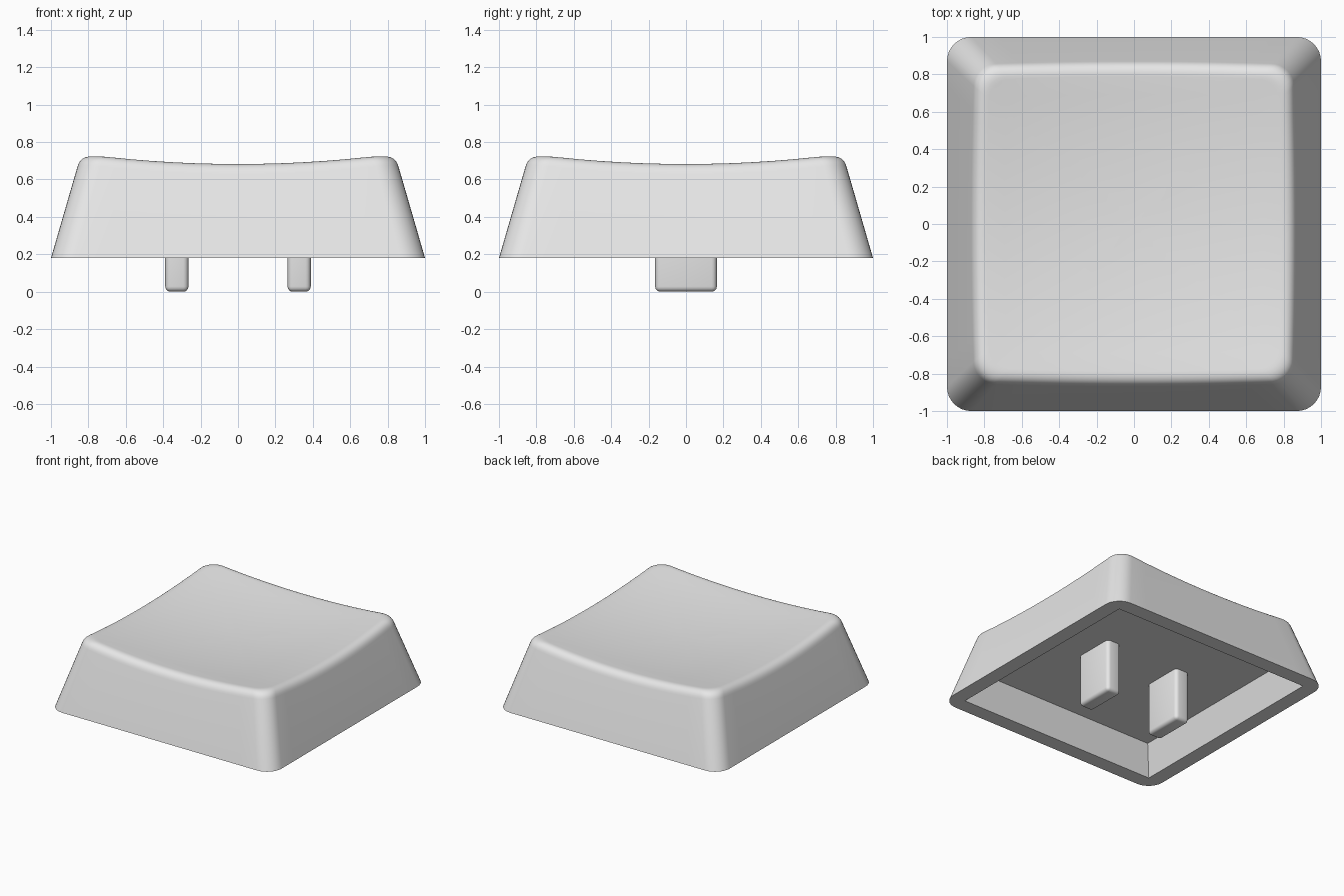
import bpy, bmesh, math
from mathutils import Vector

if "Cube" in bpy.data.objects:
    bpy.data.objects.remove(bpy.data.objects["Cube"])

BASE_Z, CEIL_Z = 0.18, 0.42
SLOPE = 0.29            # inward lean of the walls
EDGE = 0.85             # nominal half width at the top edge

grey = bpy.data.materials.new("light_grey")
grey.diffuse_color = (0.8, 0.8, 0.8, 1)
grey.use_nodes = True
grey.node_tree.nodes["Principled BSDF"].inputs["Base Color"].default_value = grey.diffuse_color


def bowl(x, y):
    return 0.632 + 0.08 * (x * x + y * y)


def plan(half, r, arc=8, straight=12):
    """Rounded square outline as 2D points, counter-clockwise."""
    pts = []
    for q in range(4):
        a0 = q * math.pi / 2
        sx, sy = [(1, 1), (-1, 1), (-1, -1), (1, -1)][q]
        c = Vector((sx, sy)) * (half - r)
        side = [c + r * Vector((math.cos(a0 + math.pi / 2 * i / arc),
                                math.sin(a0 + math.pi / 2 * i / arc)))
                for i in range(arc + 1)]
        along = Vector((-math.sin(a0 + math.pi / 2 - math.pi / 2),
                        math.cos(a0))) * 2 * (half - r)
        pts += side
        # points along the straight side after this corner
        step = Vector((-math.cos(a0), -math.sin(a0))) * 2 * (half - r)
        pts += [side[-1] + step * i / straight for i in range(1, straight)]
    return pts


def finish(bm, name):
    bmesh.ops.remove_doubles(bm, verts=bm.verts, dist=0.0002)
    bmesh.ops.recalc_face_normals(bm, faces=bm.faces)
    me = bpy.data.meshes.new(name)
    bm.to_mesh(me)
    bm.free()
    ob = bpy.data.objects.new(name, me)
    bpy.context.collection.objects.link(ob)
    me.materials.append(grey)
    bpy.ops.object.select_all(action='DESELECT')
    ob.select_set(True)
    bpy.context.view_layer.objects.active = ob
    bpy.ops.object.shade_smooth_by_angle(angle=math.radians(35))
    return ob


# Outline rings, from the cavity ceiling out over the rim to the dished top
def flat_ring(half, r, z):
    return [Vector((p.x, p.y, z)) for p in plan(half, r)]


rings = [flat_ring(0.815, 0, CEIL_Z), flat_ring(0.88, 0, BASE_Z),
         flat_ring(1.0, 0.13, BASE_Z)]

wall, edge, lip = [], [], []
for p in plan(EDGE, 0.12):
    zb = bowl(p.x, p.y)
    e = 1 - SLOPE * (zb - BASE_Z)
    w, t = p * (e + 0.018) / EDGE, p * (e - 0.065) / EDGE
    s = p * e / EDGE
    wall.append(Vector((w.x, w.y, zb - 0.062)))
    edge.append(Vector((s.x, s.y, zb)))
    lip.append(Vector((t.x, t.y, bowl(t.x, t.y))))

# Rounded top edge
for i in range(9):
    k = i / 8
    rings.append([a * (1 - k) ** 2 + b * 2 * k * (1 - k) + c * k * k
                  for a, b, c in zip(wall, edge, lip)])

# Dished top
for f in (0.88, 0.74, 0.58, 0.4, 0.2):
    rings.append([Vector((v.x * f, v.y * f, bowl(v.x * f, v.y * f))) for v in lip])

bm = bmesh.new()
loops = [[bm.verts.new(v) for v in ring] for ring in rings]
n = len(loops[0])
for a, b in zip(loops, loops[1:]):
    for i in range(n):
        j = (i + 1) % n
        bm.faces.new((a[i], a[j], b[j], b[i]))
centre = bm.verts.new((0, 0, bowl(0, 0)))
for i in range(n):
    bm.faces.new((loops[-1][i], loops[-1][(i + 1) % n], centre))
bm.faces.new(loops[0])
finish(bm, "key_cap_shell")

# Two mounting pegs under the ceiling
for side, name in ((-1, "left_peg"), (1, "right_peg")):
    bm = bmesh.new()
    bmesh.ops.create_cube(bm, size=1)
    top = CEIL_Z + 0.04
    for v in bm.verts:
        v.co = Vector((v.co.x * 0.124 + side * 0.327, v.co.y * 0.33,
                       (v.co.z + 0.5) * top))
    bmesh.ops.bevel(bm, geom=bm.edges[:], offset=0.028, segments=4,
                    profile=0.5, affect='EDGES')
    finish(bm, name)
